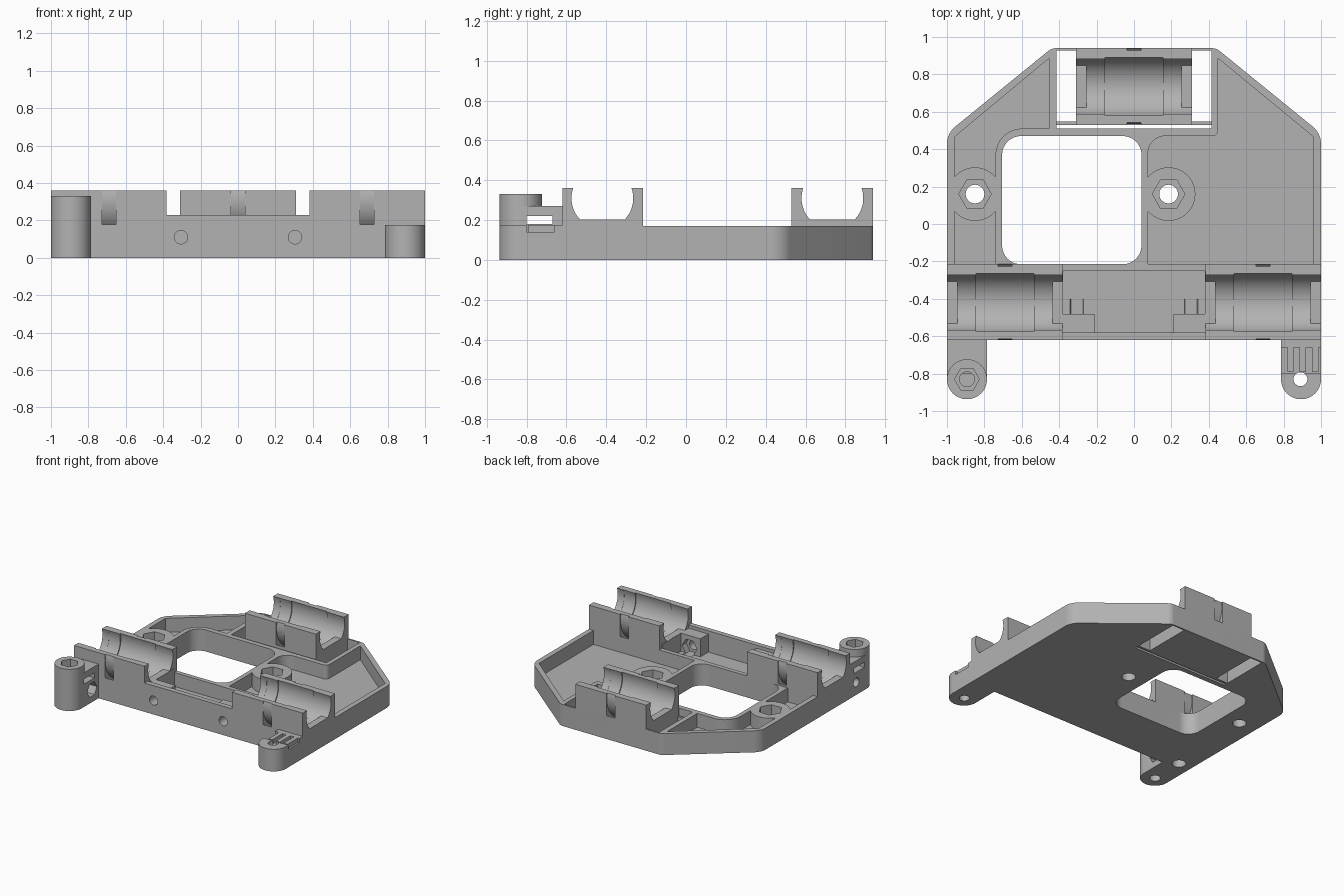
import bpy, bmesh
from math import sin, cos, tan, pi, radians, hypot
from mathutils import Vector

if "Cube" in bpy.data.objects:
    bpy.data.objects.remove(bpy.data.objects["Cube"])

grey = bpy.data.materials.new("grey_plastic")
grey.use_nodes = True
COLOUR = (0.45, 0.45, 0.45, 1)
grey.diffuse_color = COLOUR
grey.node_tree.nodes["Principled BSDF"].inputs["Base Color"].default_value = COLOUR


def prism(name, pts, a, b, axis="z"):
    """Extrude a 2D profile from a to b along an axis."""
    place = {"z": lambda u, v, w: (u, v, w), "x": lambda u, v, w: (w, u, v),
             "y": lambda u, v, w: (u, w, v)}[axis]
    bm = bmesh.new()
    face = bm.faces.new([bm.verts.new(place(u, v, a)) for u, v in pts])
    top = bmesh.ops.extrude_face_region(bm, geom=[face])["geom"]
    shift = Vector(place(0, 0, b - a))
    bmesh.ops.translate(bm, vec=shift, verts=[g for g in top if isinstance(g, bmesh.types.BMVert)])
    bmesh.ops.recalc_face_normals(bm, faces=bm.faces)
    mesh = bpy.data.meshes.new(name)
    bm.to_mesh(mesh)
    bm.free()
    obj = bpy.data.objects.new(name, mesh)
    bpy.context.collection.objects.link(obj)
    return obj


def arc(cx, cy, r, start, end, n):
    steps = [radians(start + (end - start) * i / n) for i in range(n + 1)]
    return [(cx + r * cos(t), cy + r * sin(t)) for t in steps]


def rod(name, cx, cy, r, a, b, axis="z", sides=40):
    return prism(name, arc(cx, cy, r, 0, 360, sides)[:-1], a, b, axis)


def box(name, x0, x1, y0, y1, z0, z1):
    return prism(name, [(x0, y0), (x1, y0), (x1, y1), (x0, y1)], z0, z1)


def rounded(corners, n=10):
    """Polygon whose corners (x, y, radius) are filleted."""
    out = []
    for i, (x, y, r) in enumerate(corners):
        p = Vector((x, y))
        if r == 0:
            out.append((x, y))
            continue
        d0 = (Vector(corners[i - 1][:2]) - p).normalized()
        d1 = (Vector(corners[(i + 1) % len(corners)][:2]) - p).normalized()
        half = d0.angle(d1) / 2
        centre = p + (d0 + d1).normalized() * r / sin(half)
        s, e = p + d0 * r / tan(half) - centre, p + d1 * r / tan(half) - centre
        for k in range(n + 1):
            v = s.lerp(e, k / n).normalized() * r + centre
            out.append((v.x, v.y))
    return out


def cut(obj, *cutters):
    for c in cutters:
        mod = obj.modifiers.new("cut", "BOOLEAN")
        mod.operation, mod.solver, mod.object = "DIFFERENCE", "EXACT", c
        bpy.context.view_layer.objects.active = obj
        bpy.ops.object.modifier_apply(modifier=mod.name)
        bpy.data.objects.remove(c)


RIM, FLOOR, TOP, AXIS_Z = 0.17, 0.06, 0.36, 0.31


def cut_cradle(obj, x, half, y):
    """Bearing seat with end lips, a wider middle, and a strap channel."""
    lip = arc(y, AXIS_Z, 0.155, -43.6, 223.6, 40)
    strap = arc(y, AXIS_Z, 0.24, 160, 380, 48) + arc(y, AXIS_Z, 0.2, 380, 160, 48)
    cut(obj, prism("c", lip, x - half - 0.01, x + half + 0.01, "x"),
        rod("c", y, AXIS_Z, 0.156, x - half + 0.057, x + half - 0.057, "x", 56),
        rod("c", y, AXIS_Z, 0.164, x - 0.155, x + 0.155, "x", 56),
        prism("c", strap, x - 0.037, x + 0.037, "x"))


# Base tray with rim, two pockets, belt window and rear opening
base = prism("base_tray", rounded([
    (-1, -0.22, 0), (1, -0.22, 0), (1, 0.485, 0.12), (0.44, 0.94, 0.07),
    (-0.44, 0.94, 0.07), (-1, 0.485, 0.12)]), 0, RIM)
left_pocket = [(-0.96, -0.3, 0), (-0.74, -0.3, 0), (-0.74, 0.51, 0.14),
               (-0.455, 0.51, 0), (-0.455, 0.885, 0), (-0.96, 0.465, 0)]
right_pocket = [(0.96, -0.3, 0), (0.96, 0.465, 0), (0.45, 0.885, 0),
                (0.45, 0.47, 0.03), (0.075, 0.47, 0.09), (0.075, -0.3, 0)]
window = [(-0.705, -0.215, 0.1), (0.04, -0.215, 0.1), (0.04, 0.47, 0.1), (-0.705, 0.47, 0.1)]
cut(base, prism("c", rounded(left_pocket), FLOOR, 1),
    prism("c", rounded(right_pocket), FLOOR, 1),
    prism("c", rounded(window), -1, 1),
    box("c", -0.415, 0.415, 0.51, 0.928, -1, 1))

# Nut bosses
for side, x in (("right", -0.85), ("left", 0.185)):
    boss = rod(side + "_nut_boss", x, 0.16, 0.143, 0, RIM, sides=56)
    cut(boss, rod("c", x, 0.16, 0.087, 0.09, 1, sides=6), rod("c", x, 0.16, 0.05, -1, 1))
    cut(base, rod("c", x, 0.16, 0.1, -1, 1))

# Front beam with two bearing cradles and a hollow middle
beam = box("front_beam", -1, 1, -0.62, -0.215, 0, TOP)
cavity = [(-0.21, -0.58), (0.21, -0.58), (0.21, -0.48), (0.38, -0.48),
          (0.38, -0.25), (-0.38, -0.25), (-0.38, -0.48), (-0.21, -0.48)]
cut(beam, box("c", -0.383, 0.383, -0.7, -0.1, 0.228, 1),
    box("c", -0.383, 0.383, -0.58, -0.1, 0.203, 1),
    box("c", -0.383, 0.383, -0.25, -0.1, RIM, 1),
    prism("c", cavity, FLOOR, 1),
    rod("c", -0.89, -0.56, 0.05, -1, 0.07))
for x in (-0.305, 0.305):
    cut(beam, rod("c", x, 0.11, 0.036, -0.7, -0.4, "y"),
        rod("c", x, 0.11, 0.065, -0.53, -0.4, "y", 6))
for x in (-0.69, 0.69):
    cut_cradle(beam, x, 0.31, -0.42)

# Rear bearing cradle and the thin ribs beside it
rear = box("rear_cradle", -0.31, 0.31, 0.53, 0.94, 0, TOP)
cut_cradle(rear, 0, 0.31, 0.735)
for side, x0, x1 in (("right", -0.42, -0.305), ("left", 0.305, 0.42)):
    box(side + "_rear_rib", x0, x1, 0.53, 0.548, 0, 0.12)


# Belt lugs
def lug_outline(x):
    return [(x + 0.107, -0.615), (x - 0.107, -0.615)] + arc(x, -0.83, 0.107, 180, 360, 28)


tall = prism("tall_belt_lug", lug_outline(-0.893), 0, 0.27)
collar = rod("tall_lug_collar", -0.893, -0.83, 0.107, 0.27, 0.33, sides=56)
cut(tall, box("c", -1.1, -0.7, -0.8, -0.67, 0.18, 0.22),
    rod("c", -0.893, -0.83, 0.04, -1, 0.15),
    rod("c", -0.893, -0.83, 0.04, 0.19, 0.3),
    rod("c", -0.893, -0.83, 0.066, 0.24, 1, sides=6),
    rod("c", -0.7, 0.1, 0.035, -1.1, -0.7, "x"),
    rod("c", -0.7, 0.1, 0.06, -0.85, -0.7, "x", 6))
cut(collar, rod("c", -0.893, -0.83, 0.066, 0, 1, sides=6))

low = prism("low_belt_lug", lug_outline(0.893), 0, 0.175)
cut(low, box("c", 0.7, 1.1, -0.8, -0.66, 0.14, 1), rod("c", 0.89, -0.83, 0.037, -1, 1))
for i in range(3):
    x = 0.82 + 0.066 * i
    box("belt_tooth_%d" % (i + 1), x, x + 0.034, -0.79, -0.65, 0.13, 0.175)

# Shared colour and shading
for obj in [o for o in bpy.context.collection.objects if o.type == "MESH"]:
    obj.data.materials.clear()
    obj.data.materials.append(grey)
    for p in obj.data.polygons:
        p.material_index = 0
    bpy.ops.object.select_all(action="DESELECT")
    obj.select_set(True)
    bpy.context.view_layer.objects.active = obj
    bpy.ops.object.shade_smooth_by_angle(angle=radians(30))
